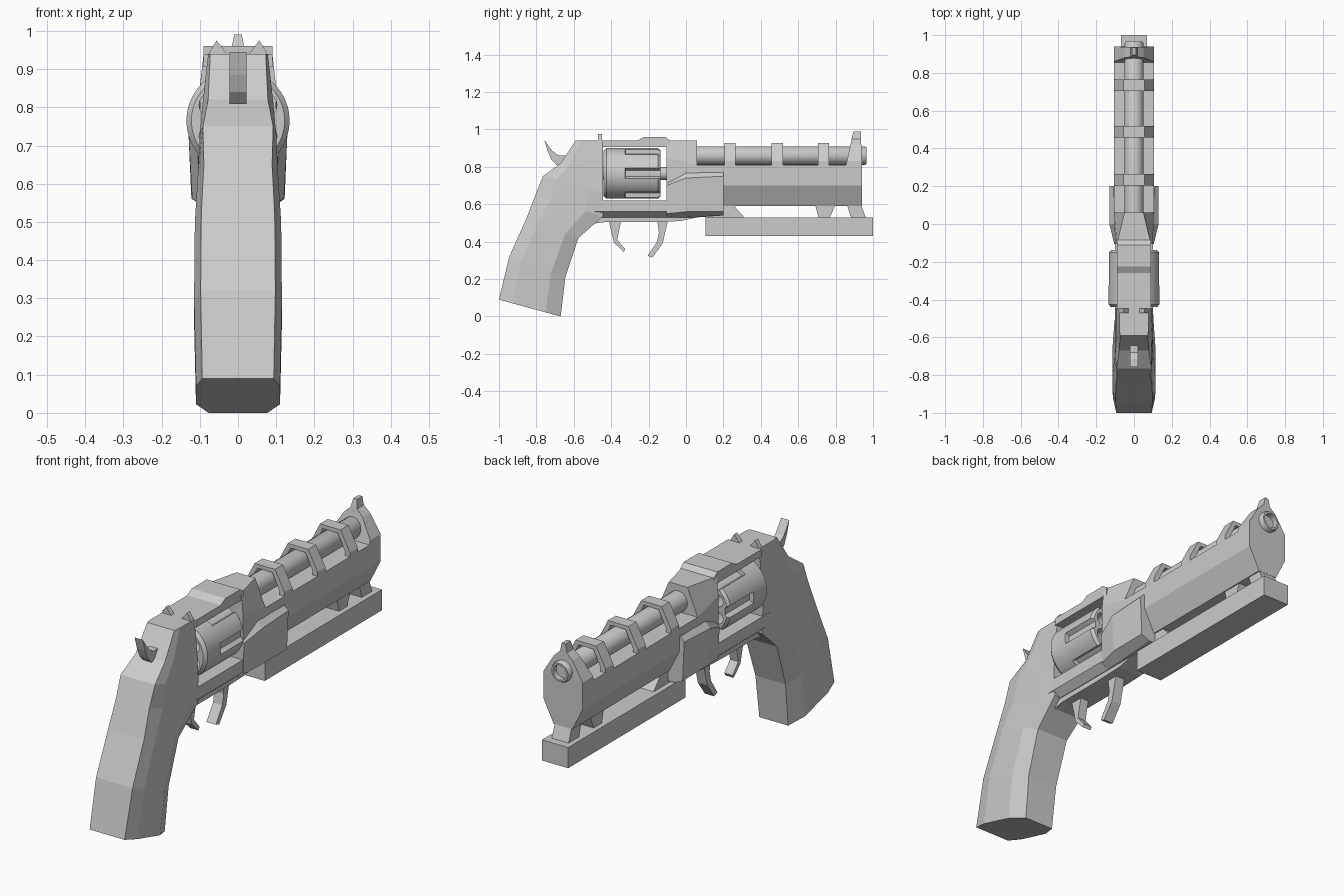
import bpy, bmesh, math
from math import sin, cos, pi, radians

if "Cube" in bpy.data.objects:
    bpy.data.objects.remove(bpy.data.objects["Cube"])

grey = bpy.data.materials.new("gunmetal_grey")
grey.diffuse_color = (0.6, 0.6, 0.6, 1)
grey.use_nodes = True
grey.node_tree.nodes["Principled BSDF"].inputs["Base Color"].default_value = grey.diffuse_color


def loft(name, rings, smooth=False):
    """Skin equal-length rings of points and cap both ends."""
    bm = bmesh.new()
    vs = [[bm.verts.new(p) for p in r] for r in rings]
    n = len(vs[0])
    for a, b in zip(vs, vs[1:]):
        for i in range(n):
            j = (i + 1) % n
            bm.faces.new((a[i], a[j], b[j], b[i]))
    bm.faces.new(vs[0])
    bm.faces.new(vs[-1])
    bmesh.ops.recalc_face_normals(bm, faces=bm.faces)
    me = bpy.data.meshes.new(name)
    bm.to_mesh(me)
    bm.free()
    ob = bpy.data.objects.new(name, me)
    bpy.context.collection.objects.link(ob)
    me.materials.append(grey)
    if smooth:
        bpy.ops.object.select_all(action='DESELECT')
        ob.select_set(True)
        bpy.context.view_layer.objects.active = ob
        bpy.ops.object.shade_smooth_by_angle(angle=radians(30))
    return ob


def side_prism(name, prof, half):
    """Side outline (y, z) extruded across x."""
    return loft(name, [[(s * half, y, z) for y, z in prof] for s in (-1, 1)])


def mirrored(half_outline):
    return half_outline + [(-x, z) for x, z in reversed(half_outline)]


def long_loft(name, sections):
    """Sections (y, half outline of x, z) lofted along the length."""
    return loft(name, [[(x, y, z) for x, z in mirrored(h)] for y, h in sections])


def lathe(name, prof, cz, seg, cx=0, smooth=True):
    """Profile (y, radius) turned around a lengthwise axis."""
    return loft(name, [[(cx + r * cos(2 * pi * i / seg), y, cz + r * sin(2 * pi * i / seg))
                        for i in range(seg)] for y, r in prof], smooth)


# Grip and rear frame: back point, front point, half width, back and front width ratio
rows = [((-1.0, .09), (-.67, .0), .11, .85, .7),
        ((-.945, .32), (-.645, .21), .115, .85, .7),
        ((-.855, .52), (-.575, .42), .113, .85, .75),
        ((-.805, .65), (-.445, .535), .105, .85, .9),
        ((-.765, .75), (-.445, .66), .1, .92, 1),
        ((-.67, .82), (-.445, .80), .092, .85, 1),
        ((-.59, .94), (-.445, .94), .078, .93, 1)]
rings = []
for b, f, w, kb, kf in rows:
    def at(t):
        return tuple(b[k] + (f[k] - b[k]) * t for k in (0, 1))
    pts = [(w * kb, 0), (w, .22), (w, .75), (w * kf, 1)]
    rings.append([(x, *at(t)) for x, t in pts] + [(-x, *at(t)) for x, t in reversed(pts)])
loft("grip_and_rear_frame", rings)

# Frame around the cylinder window
long_loft("lower_frame_strap", [(y, [(.065, .53), (.1, .56), (.1, .62)]) for y in (-.5, .06)])
side_prism("top_strap", [(-.45, .905), (-.45, .94), (-.26, .94), (-.225, .96), (-.11, .96),
                         (-.085, .94), (-.085, .905)], .09)
long_loft("front_frame", [(-.105, [(.07, .53), (.1, .57), (.1, .85), (.09, .94)]),
                          (.06, [(.07, .54), (.105, .6), (.105, .81), (.05, .94)])])
side_prism("frame_underside", [(-.56, .54), (-.54, .49), (-.43, .505), (-.2, .505), (-.03, .51),
                               (.06, .53), (.2, .54), (.2, .57), (-.44, .56)], .062)

# Flared side plate
long_loft("side_plate", [(-.105, [(.07, .53), (.102, .55), (.105, .70), (.09, .73)]),
                         (0, [(.075, .53), (.12, .56), (.13, .74), (.1, .77)]),
                         (.2, [(.08, .54), (.122, .56), (.13, .75), (.11, .77)])])

# Barrel shroud and hollow barrel
shroud = [(.05, .59), (.085, .66), (.105, .70), (.105, .81)]
long_loft("barrel_shroud", [(.05, shroud), (.94, shroud)])
lathe("barrel", [(.0, .05), (.955, .05), (.965, .045), (.965, .036), (.8, .036)], .86, 16)

# Arched bands over the barrel
arch = mirrored([(.105, .80), (.105, .83), (.055, .927)])
hole = mirrored([(.078, .80), (.078, .83), (.04, .908)])
for i, y in enumerate((.235, .488, .735)):
    loft(f"barrel_band_{i + 1}", [[(x, yy, z) for x, z in arch + hole[::-1]]
                                  for yy in (y - .03, y + .03)])

# Front sight tower, thinning into a blade
loft("front_sight", [[(-x, y0, z), (x, y0, z), (x, y1, z), (-x, y1, z)] for x, y0, y1, z in
                     [(.105, .852, .94, .80), (.105, .86, .94, .83), (.05, .88, .937, .92),
                      (.018, .885, .936, .95), (.01, .895, .935, .99)]])

# Rail under the barrel and its supports
side_prism("under_rail", [(.105, .43), (1.0, .43), (1.0, .53), (.105, .53)], .07)
for nm, prof in (("rear", [(.105, .52), (.105, .6), (.25, .6), (.32, .52)]),
                 ("middle", [(.71, .52), (.69, .6), (.80, .6), (.765, .52)]),
                 ("front", [(.885, .52), (.86, .6), (.935, .6), (.965, .52)])):
    side_prism(nm + "_rail_support", prof, .045)

# Fluted cylinder with six chambers
seg, R, cz = 90, .135, .765


def ring(y, r, flute):
    out = []
    for i in range(seg):
        a = 2 * pi * i / seg
        d = abs((math.degrees(a) + 30) % 60 - 30)
        rr = min(r, .113) if flute and d < 9 else r
        out.append((rr * cos(a), y, cz + rr * sin(a)))
    return out


cyl = loft("cylinder", [ring(-.44, .122, 0), ring(-.425, R, 0), ring(-.325, R, 0),
                        ring(-.324, R, 1), ring(-.15, R, 1), ring(-.137, .124, 1)], True)
for k in range(6):
    a = radians(30 + 60 * k)
    cut = lathe(f"chamber_cutter_{k + 1}", [(-.5, .031), (-.1, .031)],
                cz + .082 * sin(a), 16, .082 * cos(a), False)
    cut.hide_render = True
    cut.hide_viewport = True
    mod = cyl.modifiers.new("chamber", 'BOOLEAN')
    mod.operation = 'DIFFERENCE'
    mod.solver = 'EXACT'
    mod.object = cut
lathe("cylinder_axle", [(-.46, .035), (-.09, .035)], cz, 16)

# Rear sight ears
for s in (-1, 1):
    loft("rear_sight_" + ("left" if s < 0 else "right"),
         [[(s * x, y, z) for x, z in ((.025, .935), (.056, .975), (.08, .935))]
          for y in (-.47, -.448)])

# Hammer, trigger and rear spur
side_prism("hammer", [(-.58, .81), (-.69, .81), (-.72, .84), (-.74, .885), (-.758, .945),
                      (-.715, .885), (-.68, .86), (-.58, .86)], .022)
side_prism("trigger", [(-.155, .52), (-.095, .52), (-.125, .39), (-.18, .315), (-.205, .325),
                       (-.155, .40), (-.145, .45)], .025)
side_prism("rear_spur", [(-.415, .52), (-.345, .52), (-.368, .41), (-.325, .36), (-.333, .345),
                         (-.385, .395)], .022)
